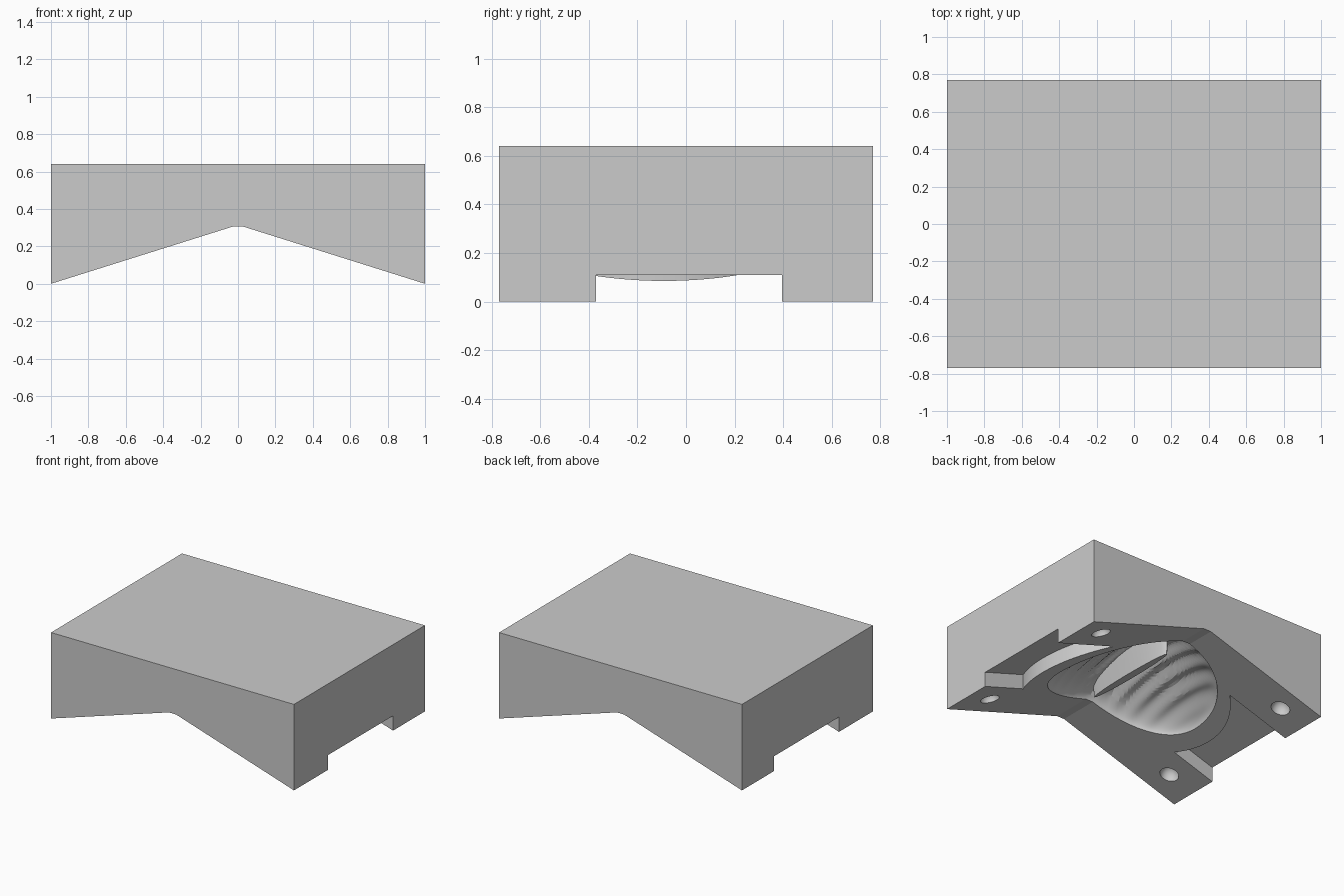
import bpy, bmesh, math

old = bpy.data.objects.get("Cube")
if old:
    bpy.data.objects.remove(old, do_unlink=True)

grey = bpy.data.materials.new("plain grey")
grey.use_nodes = True
colour = (0.6, 0.6, 0.6, 1)
grey.diffuse_color = colour
grey.node_tree.nodes["Principled BSDF"].inputs["Base Color"].default_value = colour

HALF_Y, TOP, RIDGE, MID = 0.77, 0.64, 0.305, 0.012
SEGS = 128


def finish(name, bm):
    bmesh.ops.recalc_face_normals(bm, faces=bm.faces)
    mesh = bpy.data.meshes.new(name)
    bm.to_mesh(mesh)
    bm.free()
    obj = bpy.data.objects.new(name, mesh)
    bpy.context.collection.objects.link(obj)
    mesh.materials.append(grey)
    return obj


def ball(name, centre, radii):
    bm = bmesh.new()
    bmesh.ops.create_uvsphere(bm, u_segments=40, v_segments=20, radius=1)
    for v in bm.verts:
        v.co = [centre[i] + radii[i] * v.co[i] for i in range(3)]
    return finish(name, bm)


def combine(target, tool, operation):
    mod = target.modifiers.new(tool.name, "BOOLEAN")
    mod.object, mod.operation, mod.solver = tool, operation, "EXACT"
    bpy.context.view_layer.objects.active = target
    bpy.ops.object.modifier_apply(modifier=mod.name)
    bpy.data.objects.remove(tool, do_unlink=True)


def gable(x):
    return min(RIDGE, RIDGE * (1 - abs(x)) / 0.97)


def prism(name, outline, y0, y1):
    bm = bmesh.new()
    face = bm.faces.new([bm.verts.new((x, y0, z)) for x, z in outline])
    moved = bmesh.ops.extrude_face_region(bm, geom=[face])["geom"]
    bmesh.ops.translate(bm, vec=(0, y1 - y0, 0),
                        verts=[v for v in moved if isinstance(v, bmesh.types.BMVert)])
    return finish(name, bm)


def roof(name, lift, y0, y1):
    edge = gable(1.2) + lift
    return prism(name, [(-1.2, -0.3), (-1.2, edge), (-0.03, RIDGE + lift),
                        (0.03, RIDGE + lift), (1.2, edge), (1.2, -0.3)], y0, y1)


def loft(bm, rows):
    for a, b in zip(rows, rows[1:]):
        for j in range(len(a)):
            k = (j + 1) % len(a)
            bm.faces.new((a[j], a[k], b[k], b[j]))


def column(name, low, high, segs):
    # Upright oval column between two (half width, half length, centre y, z) outlines
    bm = bmesh.new()
    rows = []
    for w, length, cy, z in (low, high):
        turns = [(j + 0.5) * math.tau / segs for j in range(segs)]
        rows.append([bm.verts.new((w * math.cos(t), cy + length * math.sin(t), z)) for t in turns])
    loft(bm, rows)
    bm.faces.new(rows[0])
    bm.faces.new(rows[1])
    return finish(name, bm)


# Solid block with a shallow roof shape cut from the underside
block = prism("mould_block", [(-1, 0), (-1, TOP), (1, TOP), (1, 0)], -HALF_Y, HALF_Y)
combine(block, roof("roof_cut", 0, -1, 1), "DIFFERENCE")

# Ribbed cavity
bm = bmesh.new()
RINGS = 40
rows = []
for i in range(1, RINGS + 1):
    r = math.sin(i / RINGS * math.pi / 2)
    bowl = math.sqrt(max(0, 1 - r * r))
    row = []
    for j in range(SEGS):
        c, s = math.cos(j * math.tau / SEGS), math.sin(j * math.tau / SEGS)
        y = 0.04 + r * 0.51 * math.copysign(abs(s) ** 0.9, s)
        x = r * 0.59 * math.copysign(abs(c) ** 0.9, c) * (1 - 0.3 * y)
        ribs = 0.016 * math.cos(abs(x) * math.tau / 0.12)
        z = gable(x) - 0.004 + bowl * (0.19 + ribs) * (1 + 0.4 * y)
        row.append(bm.verts.new((x, y, z)))
    rows.append(row)
rows.append([bm.verts.new((v.co.x, v.co.y, -0.2)) for v in rows[-1]])
loft(bm, rows)
hub = bm.verts.new((0, 0.04, RIDGE + 0.205))
for j in range(SEGS):
    bm.faces.new((hub, rows[0][j], rows[0][(j + 1) % SEGS]))
bm.faces.new(rows[-1])
combine(block, finish("cavity", bm), "DIFFERENCE")

# Lens-shaped web standing in the middle of the cavity
combine(block, column("web", (0.028, 0.38, -0.035, RIDGE + 0.001), (0.1, 0.4, -0.035, 0.58), 48), "UNION")

# Side channels, stopping at the oval collar around the cavity
channel = roof("channel", 0.11, -0.37, 0.395)
combine(channel, column("collar", (0.73, 0.68, -0.09, -0.5), (0.73, 0.68, -0.09, 0.6), SEGS), "DIFFERENCE")
combine(block, channel, "DIFFERENCE")

# Round locating sockets near the corners
for x in (-0.79, 0.79):
    for side in (-1, 1):
        combine(block, ball("socket", (x, MID + side * 0.583, gable(x)), (0.065, 0.065, 0.075)), "DIFFERENCE")

bpy.ops.object.select_all(action="DESELECT")
block.select_set(True)
bpy.context.view_layer.objects.active = block
bpy.ops.object.shade_smooth_by_angle(angle=math.radians(16))
